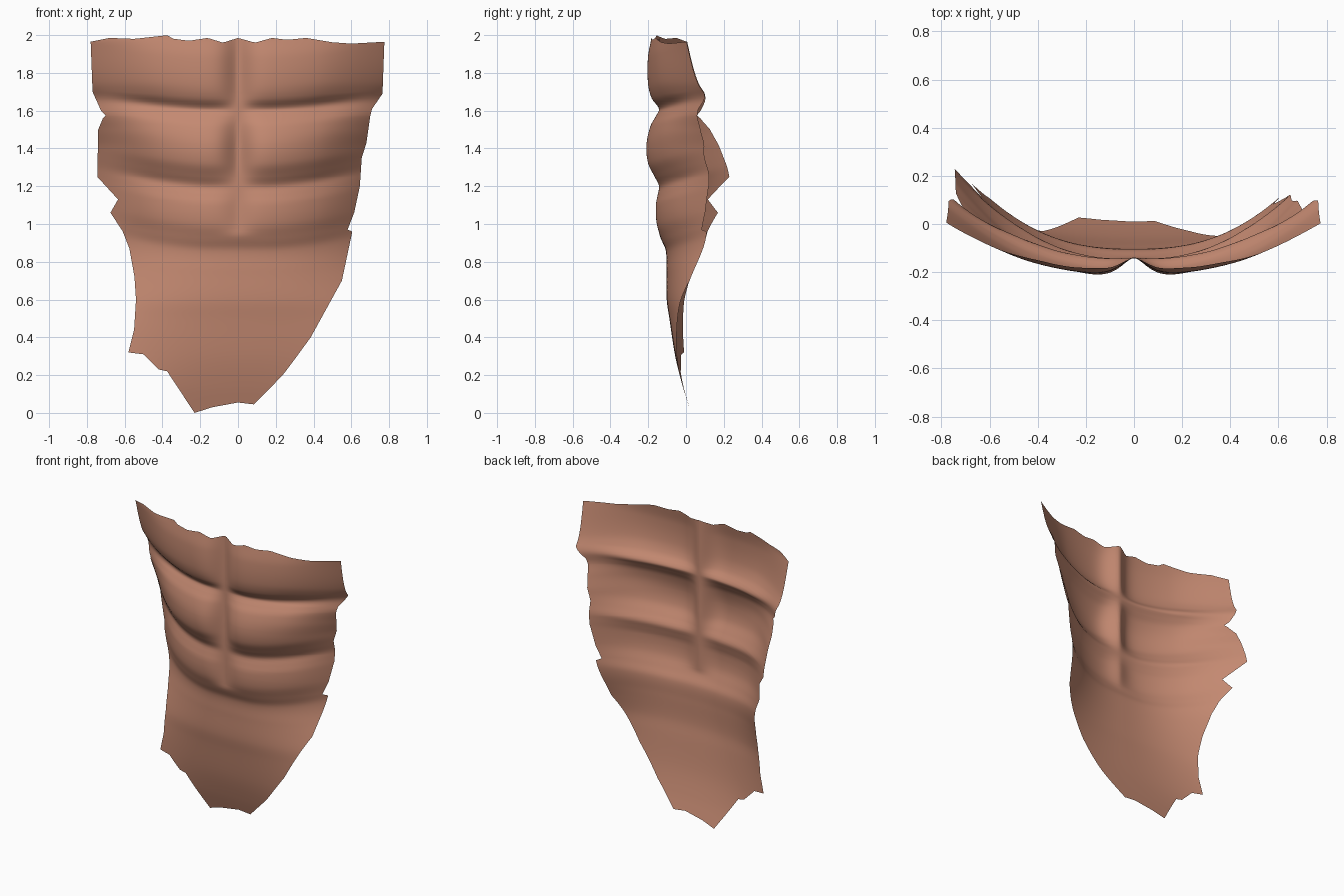
import bpy, bmesh, math
from mathutils import Vector

if "Cube" in bpy.data.objects:
    bpy.data.objects.remove(bpy.data.objects["Cube"])


def lerp(table, v, smooth=False):
    """Interpolate a list of (position, value) pairs sorted by position."""
    if v <= table[0][0]:
        return table[0][1]
    for i, ((a, p), (b, q)) in enumerate(zip(table, table[1:])):
        if v <= b:
            t = (v - a) / (b - a)
            if not smooth:
                return p + (q - p) * t
            # Hermite with finite-difference slopes
            a0, p0 = table[max(i - 1, 0)]
            b1, q1 = table[min(i + 2, len(table) - 1)]
            m0 = (q - p0) / (b - a0) * (b - a)
            m1 = (q1 - p) / (b1 - a) * (b - a)
            return ((2*t**3 - 3*t*t + 1) * p + (t**3 - 2*t*t + t) * m0
                    + (3*t*t - 2*t**3) * q + (t**3 - t*t) * m1)
    return table[-1][1]


def ramp(a, b, v):
    t = min(1, max(0, (v - a) / (b - a)))
    return t * t * (3 - 2 * t)


# Ragged side edges (z, x)
LEFT = [(0, -.23), (.22, -.375), (.23, -.42), (.31, -.50), (.32, -.58), (.44, -.55),
        (.6, -.54), (.72, -.548), (.87, -.575), (.96, -.61), (1.06, -.675), (1.13, -.635),
        (1.25, -.745), (1.5, -.74), (1.56, -.715), (1.575, -.70), (1.6, -.725),
        (1.7, -.77), (1.97, -.78)]
RIGHT = [(0, .085), (.27, .29), (.4, .385), (.7, .55), (.96, .605), (.97, .58), (1.06, .615),
         (1.2, .645), (1.35, .655), (1.43, .68), (1.57, .70), (1.61, .71), (1.69, .765), (1.97, .775)]
# Front relief of the muscle rows (z, y)
RELIEF = [(0, .027), (.15, -.02), (.3, -.057), (.5, -.088), (.6, -.102), (.75, -.104), (.86, -.107),
          (.92, -.132), (1.0, -.162), (1.1, -.168), (1.16, -.155), (1.2, -.147), (1.25, -.175),
          (1.32, -.212), (1.42, -.221), (1.52, -.197), (1.57, -.167), (1.61, -.147),
          (1.66, -.187), (1.74, -.209), (1.88, -.209), (1.98, -.19)]
# Smoother relief that the flanks fade to (z, y)
FLANK = [(0, .027), (.3, -.057), (.6, -.102), (.86, -.11), (1.0, -.135), (1.2, -.16),
         (1.4, -.19), (1.6, -.18), (1.8, -.19), (1.98, -.19)]
# How strongly the sheet wraps backwards (z, factor)
WRAP = [(0, 0), (.15, .05), (.3, .15), (.5, .27), (.7, .45), (.85, .6), (1.0, .69), (1.2, .70),
        (1.4, .66), (1.5, .57), (1.58, .49), (1.66, .48), (1.75, .41), (1.97, .31)]
# Torn top and bottom borders
TOP = [(-.78, -.005), (-.68, .015), (-.55, .01), (-.37, .03), (-.35, .012), (-.26, 0), (-.16, .015),
       (-.08, -.01), (0, .015), (.09, -.01), (.18, .015), (.26, .005), (.36, .015), (.5, -.008),
       (.6, -.015), (.78, -.005)]
BOTTOM = [(0, 0), (.3, .03), (.73, .055), (1, .045)]

rows = sorted({round(i * .015, 3) for i in range(132)} | {z for z, _ in LEFT + RIGHT})
COLS = 96


def point(z, s):
    x0, x1 = lerp(LEFT, z), lerp(RIGHT, z)
    x = x0 + (x1 - x0) * s
    z += lerp(BOTTOM, s) * max(0, 1 - z / .2)
    z += lerp(TOP, x) * max(0, (z - 1.85) / .12)
    ax = abs(x)
    # muscle rows sweep upwards towards the flanks, most in the middle row
    amount = .22 * ramp(.6, 1.0, z) - .1 * ramp(1.4, 1.6, z)
    zc = z - amount * max(0, ax - .15) ** 1.5
    fade = .85 * ramp(.42, .74, ax)
    y = lerp(RELIEF, zc, True) * (1 - fade) + lerp(FLANK, z, True) * fade
    # central vertical furrow
    y += max(0, -.14 - y) * math.exp(-(ax / .075) ** 1.6)
    y += lerp(WRAP, z, True) * x * x * (ax / .7) ** .4
    return Vector((x, y, z))


# Abdominal sheet: open single-layer surface
bm = bmesh.new()
grid = [[bm.verts.new(point(z, j / COLS)) for j in range(COLS + 1)] for z in rows]
for lo, hi in zip(grid, grid[1:]):
    for j in range(COLS):
        bm.faces.new((lo[j], lo[j + 1], hi[j + 1], hi[j])).smooth = True
mesh = bpy.data.meshes.new("abdominal_muscle")
bm.to_mesh(mesh)
bm.free()
skin = bpy.data.materials.new("warm_skin")
skin.diffuse_color = (.55, .25, .165, 1)
skin.use_nodes = True
skin.node_tree.nodes["Principled BSDF"].inputs["Base Color"].default_value = skin.diffuse_color
mesh.materials.append(skin)
bpy.context.collection.objects.link(bpy.data.objects.new("abdominal_muscle", mesh))
